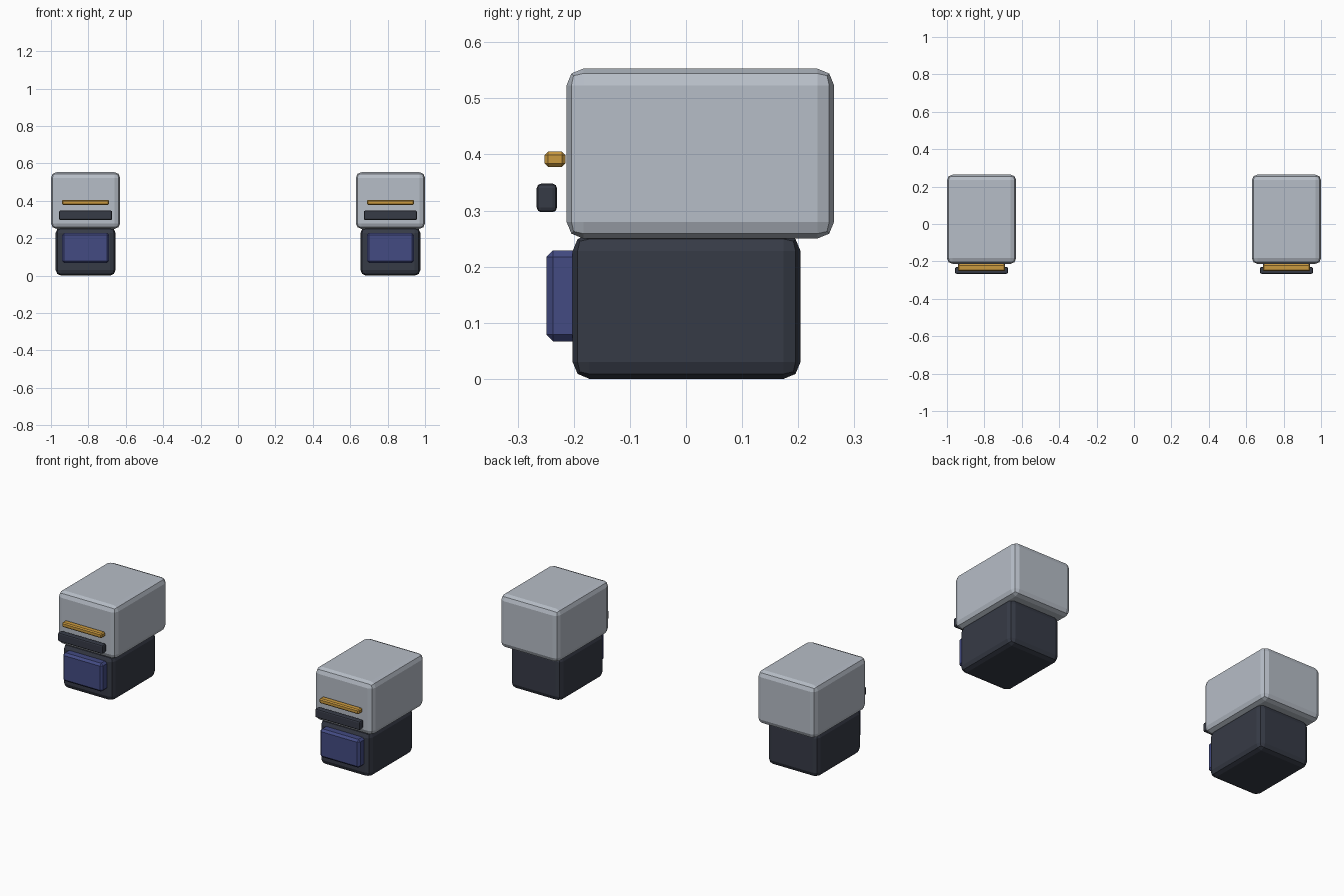
import bpy, bmesh
from mathutils import Vector

if "Cube" in bpy.data.objects:
    bpy.data.objects.remove(bpy.data.objects["Cube"])


def material(name, rgb):
    m = bpy.data.materials.new(name)
    m.diffuse_color = (*rgb, 1)
    m.use_nodes = True
    m.node_tree.nodes["Principled BSDF"].inputs["Base Color"].default_value = m.diffuse_color
    return m


grey = material("light grey", (0.47, 0.51, 0.57))
dark = material("dark slate", (0.037, 0.043, 0.061))
blue = material("deep blue", (0.056, 0.070, 0.225))
gold = material("gold", (0.59, 0.32, 0.05))


def block(name, x, width, ys, zs, bevel, segments, mat):
    """Box between the y and z limits with bevelled edges."""
    size = Vector((width, ys[1] - ys[0], zs[1] - zs[0]))
    mid = Vector((x, sum(ys) / 2, sum(zs) / 2))
    bm = bmesh.new()
    bmesh.ops.create_cube(bm, size=1)
    for v in bm.verts:
        v.co = v.co * size
    bmesh.ops.bevel(bm, geom=bm.edges[:], offset=bevel, segments=segments,
                    profile=0.5, affect='EDGES')
    mesh = bpy.data.meshes.new(name)
    bm.to_mesh(mesh)
    bm.free()
    mesh.materials.append(mat)
    ob = bpy.data.objects.new(name, mesh)
    ob.location = mid
    bpy.context.collection.objects.link(ob)


for side, x in (("left", -0.815), ("right", 0.815)):
    # stacked main housings
    block(side + "_lower_block", x, 0.32, (-0.202, 0.204), (0.0, 0.258), 0.03, 2, dark)
    block(side + "_upper_block", x, 0.37, (-0.213, 0.264), (0.25, 0.553), 0.03, 2, grey)
    # front panel and trim bars
    block(side + "_front_panel", x, 0.252, (-0.249, -0.190), (0.067, 0.229), 0.012, 1, blue)
    block(side + "_dark_bar", x, 0.284, (-0.266, -0.230), (0.297, 0.348), 0.008, 2, dark)
    block(side + "_gold_bar", x, 0.252, (-0.252, -0.215), (0.378, 0.405), 0.006, 1, gold)
